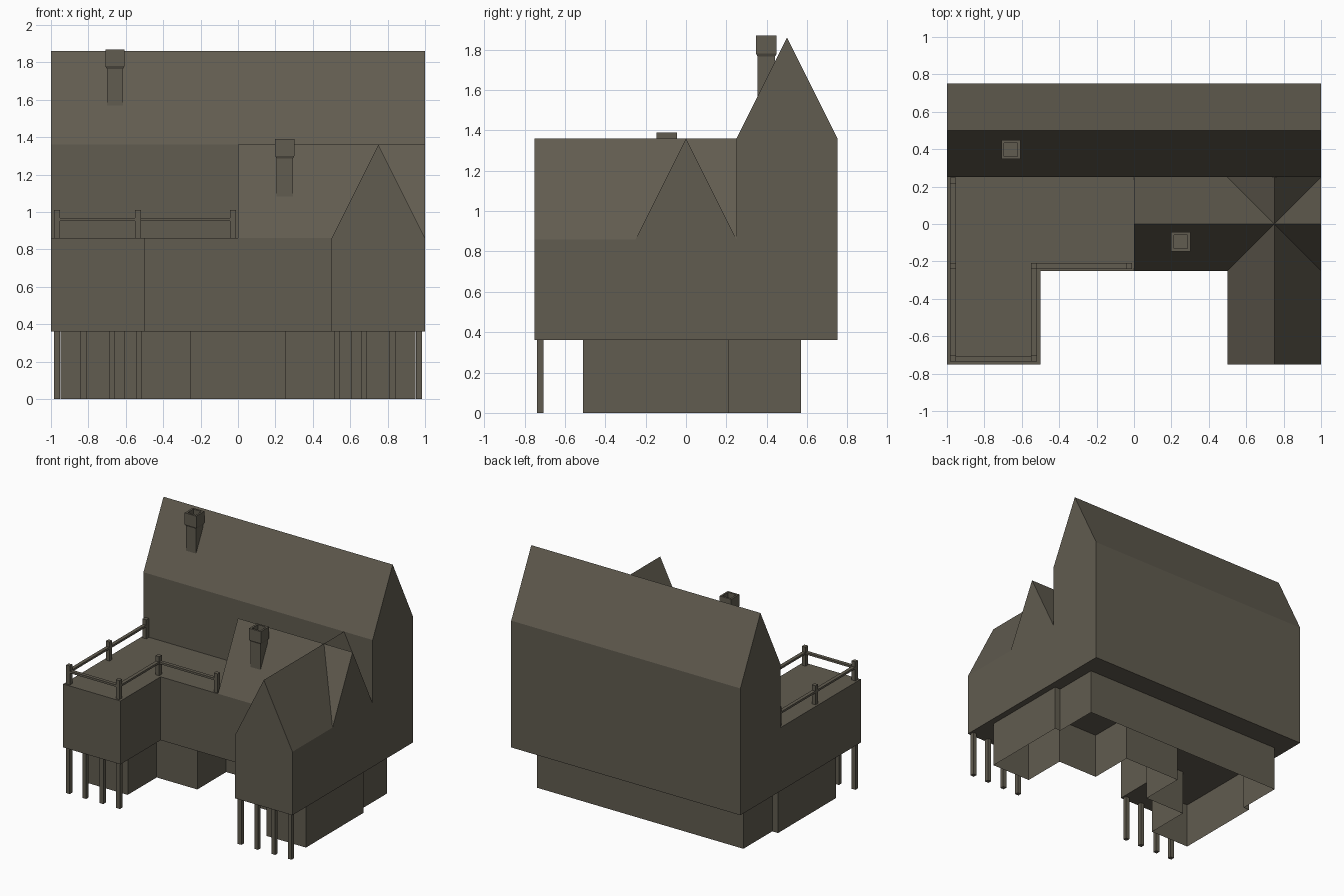
import bpy, bmesh
from mathutils import Vector

if "Cube" in bpy.data.objects:
    bpy.data.objects.remove(bpy.data.objects["Cube"])

mat = bpy.data.materials.new("dark_brown_grey")
mat.diffuse_color = (0.120, 0.107, 0.080, 1)
mat.use_nodes = True
mat.node_tree.nodes["Principled BSDF"].inputs["Base Color"].default_value = mat.diffuse_color


def finish(name, bm, recalc=True):
    if recalc:
        bmesh.ops.recalc_face_normals(bm, faces=bm.faces)
    me = bpy.data.meshes.new(name)
    bm.to_mesh(me)
    bm.free()
    me.materials.append(mat)
    ob = bpy.data.objects.new(name, me)
    bpy.context.collection.objects.link(ob)
    return ob


def extrude(name, pts, vec):
    """Closed prism: flat outline swept along a vector."""
    bm = bmesh.new()
    face = bm.faces.new([bm.verts.new(p) for p in pts])
    new = bmesh.ops.extrude_face_region(bm, geom=[face], use_keep_orig=True)["geom"]
    for v in new:
        if isinstance(v, bmesh.types.BMVert):
            v.co += Vector(vec)
    return finish(name, bm)


def box(name, x0, x1, y0, y1, z0, z1):
    return extrude(name, [(x0, y0, z0), (x1, y0, z0), (x1, y1, z0), (x0, y1, z0)],
                   (0, 0, z1 - z0))


FLOOR, DECK, EAVE, RIDGE = 0.36, 0.86, 1.36, 1.86

# U-shaped lower storey with the terrace on its left half
u_plan = [(-1, 0.25), (-1, -0.75), (-0.5, -0.75), (-0.5, -0.25),
          (0.5, -0.25), (0.5, -0.75), (1, -0.75), (1, 0.25)]
extrude("lower_storey", [(x, y, FLOOR) for x, y in u_plan], (0, 0, DECK - FLOOR))

# Tall gabled rear hall
hall = [(0.25, FLOOR), (0.75, FLOOR), (0.75, EAVE), (0.5, RIDGE), (0.25, EAVE)]
extrude("rear_hall", [(-1, y, z) for y, z in hall], (2, 0, 0))

# Crossing gable roofs over the right half
extrude("middle_roof", [(0, -0.25, DECK), (0, 0.25, DECK), (0, 0, EAVE)], (1, 0, 0))
extrude("wing_roof", [(0.5, -0.75, DECK), (1, -0.75, DECK), (0.75, -0.75, EAVE)], (0, 1, 0))

# Foundation walls: stepped outline, open at the bottom, mirrored about x = 0
half = [(0.25, 0.21), (0.25, -0.15), (0.605, -0.15), (0.605, -0.51),
        (0.95, -0.51), (0.95, 0.21), (0.90, 0.21), (0.90, 0.57)]
plan = half + [(-x, y) for x, y in reversed(half)]
bm = bmesh.new()
low = [bm.verts.new((x, y, 0)) for x, y in plan]
top = [bm.verts.new((x, y, FLOOR)) for x, y in plan]
for i in range(len(plan)):
    j = (i + 1) % len(plan)
    bm.faces.new((low[i], low[j], top[j], top[i]))
finish("foundation_walls", bm, recalc=False)

# Stilts under the front of both wings
R = 0.016
for side in (-1, 1):
    for k, x in enumerate((0.53, 0.675, 0.825, 0.968)):
        box(f"stilt_{'left' if side < 0 else 'right'}_{k}",
            side * x - R, side * x + R, -0.738, -0.706, 0, FLOOR)

# Terrace railing: posts along a path, joined by flat rails
path = [(-0.968, 0.232), (-0.968, -0.225), (-0.968, -0.72),
        (-0.535, -0.72), (-0.535, -0.225), (-0.026, -0.225)]
for i, (x, y) in enumerate(path):
    box(f"railing_post_{i}", x - R, x + R, y - R, y + R, DECK, 1.01)
for i, ((xa, ya), (xb, yb)) in enumerate(zip(path, path[1:])):
    w = R - 0.002
    box(f"railing_bar_{i}", min(xa, xb) - w, max(xa, xb) + w,
        min(ya, yb) - w, max(ya, yb) + w, 0.952, 0.968)


# Chimneys: square rings lofted up the shaft, over the cap and into the flue
def chimney(name, cx, cy, ztop):
    rings = [(0.043, -0.36), (0.043, -0.105), (0.051, -0.09), (0.051, 0),
             (0.036, 0), (0.036, -0.10)]
    bm = bmesh.new()
    loops = [[bm.verts.new((cx + r * sx, cy + r * sy, ztop + dz))
              for sx, sy in ((-1, -1), (1, -1), (1, 1), (-1, 1))] for r, dz in rings]
    for a, b in zip(loops, loops[1:]):
        for i in range(4):
            j = (i + 1) % 4
            bm.faces.new((a[i], a[j], b[j], b[i]))
    bm.faces.new(loops[-1])
    bm.faces.new(loops[0][::-1])
    finish(name, bm)


chimney("hall_chimney", -0.658, 0.398, 1.87)
chimney("middle_chimney", 0.25, -0.095, 1.39)
